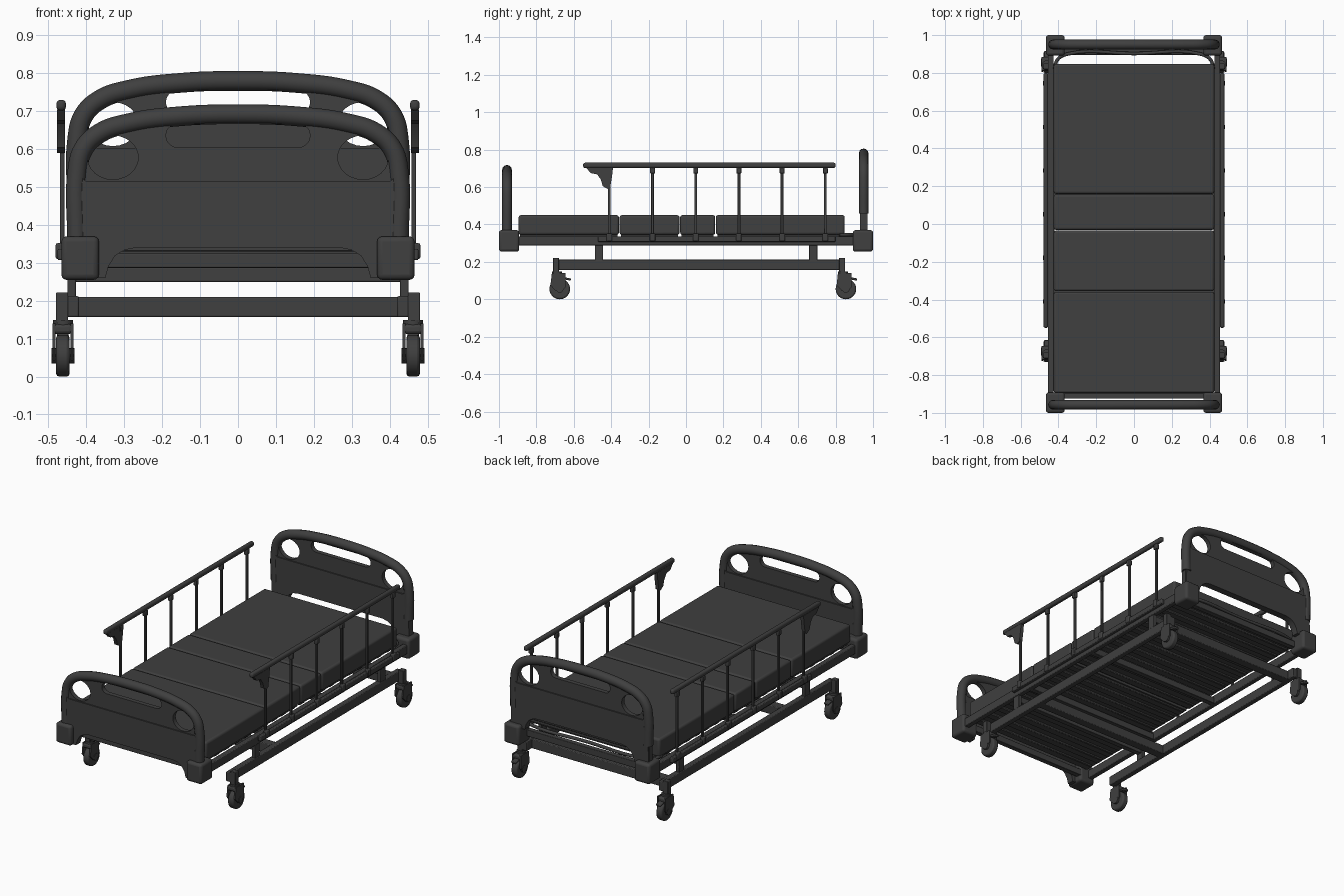
import bpy, math

if "Cube" in bpy.data.objects:
    bpy.data.objects.remove(bpy.data.objects["Cube"])

mat = bpy.data.materials.new("dark_grey")
mat.diffuse_color = (0.05, 0.05, 0.05, 1)
mat.use_nodes = True
mat.node_tree.nodes["Principled BSDF"].inputs["Base Color"].default_value = mat.diffuse_color
SIDES = (-1, 1)


def finish(ob, bevel=0.0, seg=2):
    ob.data.materials.append(mat)
    if bevel:
        m = ob.modifiers.new("bevel", 'BEVEL')
        m.width, m.segments, m.limit_method = bevel, seg, 'ANGLE'
    bpy.ops.object.select_all(action='DESELECT')
    ob.select_set(True)
    bpy.context.view_layer.objects.active = ob
    bpy.ops.object.shade_smooth_by_angle(angle=math.radians(35))
    return ob


def box(name, x, y, z, bevel=0.0, seg=2):
    """Box from (min, max) ranges."""
    bpy.ops.mesh.primitive_cube_add(size=1, location=[sum(r) / 2 for r in (x, y, z)])
    ob = bpy.context.object
    ob.name = name
    ob.scale = [abs(r[1] - r[0]) for r in (x, y, z)]
    bpy.ops.object.transform_apply(location=False, rotation=False, scale=True)
    return finish(ob, bevel, seg)


def around(c, w):
    return (c - w / 2, c + w / 2)


def cyl(name, loc, r, depth, axis='Z', verts=16, bevel=0.0):
    rot = {'X': (0, math.pi / 2, 0), 'Y': (math.pi / 2, 0, 0), 'Z': (0, 0, 0)}[axis]
    bpy.ops.mesh.primitive_cylinder_add(vertices=verts, radius=r, depth=depth, location=loc, rotation=rot)
    ob = bpy.context.object
    ob.name = name
    return finish(ob, bevel)


def to_mesh(name, cu, loc=(0, 0, 0), rot=(0, 0, 0)):
    ob = bpy.data.objects.new(name, cu)
    bpy.context.collection.objects.link(ob)
    ob.location, ob.rotation_euler = loc, rot
    bpy.ops.object.select_all(action='DESELECT')
    ob.select_set(True)
    bpy.context.view_layer.objects.active = ob
    bpy.ops.object.convert(target='MESH')
    return finish(bpy.context.object)


def tube(name, pts, r):
    cu = bpy.data.curves.new(name, 'CURVE')
    cu.dimensions = '3D'
    cu.bevel_depth, cu.bevel_resolution, cu.resolution_u = r, 4, 6
    cu.use_fill_caps = True
    sp = cu.splines.new('BEZIER')
    sp.bezier_points.add(len(pts) - 1)
    for b, p in zip(sp.bezier_points, pts):
        b.co = p
        b.handle_left_type = b.handle_right_type = 'AUTO'
    return to_mesh(name, cu)


def plate(name, loops, thick, loc, rot):
    """Flat filled outline; later loops are holes."""
    cu = bpy.data.curves.new(name, 'CURVE')
    cu.dimensions, cu.fill_mode = '2D', 'BOTH'
    cu.extrude = thick / 2
    for pts in loops:
        sp = cu.splines.new('POLY')
        sp.points.add(len(pts) - 1)
        for p, q in zip(sp.points, pts):
            p.co = (q[0], q[1], 0, 1)
        sp.use_cyclic_u = True
    return to_mesh(name, cu, loc, rot)


def mirrored(half):
    return half + [(-x, z) for x, z in reversed(half) if x > 0]


# Head and foot boards: tube rim, pierced panel, thicker lower panel, corner blocks
rim = [(0, .692), (.15, .687), (.29, .668), (.365, .642), (.408, .60), (.424, .54), (.425, .37)]
arch = [(.35, .26), (.342, .29), (.325, .318), (.30, .334), (.27, .34)]
panel = mirrored(rim + [(.44, .37), (.44, .26)] + arch)
lower = mirrored([(.27, .515), (.40, .515), (.42, .53), (.435, .50), (.44, .26)] + arch)


def eye(s):
    return [(s * .33 + .067 * math.cos(i * math.tau / 24), .578 + .058 * math.sin(i * math.tau / 24))
            for i in range(24)]


slot = []
for i in range(24):
    a = math.radians(-90 + i * 180 / 11) if i < 12 else math.radians(90 + (i - 12) * 180 / 11)
    slot.append(((.16 if i < 12 else -.16) + .03 * math.cos(a), .636 + .031 * math.sin(a)))

for name, y, dz, s in (("foot", -.957, 0, -1), ("head", .95, .088, 1)):
    up = (math.pi / 2, 0, 0)
    full = [(-x, y, z + dz) for x, z in reversed(rim[1:])] + [(x, y, z + dz) for x, z in rim]
    tube(name + "board_rim", full, .026)
    plate(name + "board_panel", [panel, eye(-1), eye(1), slot], .026, (0, y, dz), up)
    plate(name + "board_lower_panel", [lower], .04, (0, y, dz), up)
    for k in SIDES:
        box(name + "board_corner_block", (k * .367, k * .466), (s * .892, s * 1.0), (.255, .37), .014, 3)

# Mattress in four sections, each on a thin platform
cuts = [-.897, -.357, -.033, .158, .85]
for a, b in zip(cuts, cuts[1:]):
    box("mattress_section", (-.425, .425), (a + .002, b - .002), (.345, .45), .012, 3)
    box("platform_edge", (-.41, .41), (a + .01, b - .01), (.332, .346))
    n = max(2, round((b - a) / .085))
    for i in range(n):
        c = a + (i + .5) * (b - a) / n
        box("platform_slat", (-.40, .40), around(c, .045), (.318, .334), .004, 1)

# Mattress retainer hoop at the head end
tube("mattress_stop", [(-.42, .82, .345), (-.405, .87, .345), (-.35, .9, .345), (0, .902, .345),
                       (.35, .9, .345), (.405, .87, .345), (.42, .82, .345)], .009)

# Upper bed frame
for k in SIDES:
    box("bed_frame_side", (k * .425, k * .455), (-.92, .92), (.287, .337), .004)
for y in (-.91, -.357, .158, .91):
    box("bed_frame_crossbar", (-.43, .43), around(y, .03), (.287, .325), .003)

# Lower base frame and uprights
for k in SIDES:
    box("base_side_beam", (k * .42, k * .452), (-.71, .85), (.157, .212), .004)
    for y in (-.465, .68):
        box("base_upright", (k * .428, k * .45), around(y, .045), (.20, .295), .003)
for y in (-.28, .78):
    box("base_crossbar", (-.43, .43), around(y, .05), (.157, .21), .004)
for y in (-.465, .68):
    box("upright_crossbar", (-.43, .43), around(y, .03), (.25, .288), .003)

# Casters: post, swivel, fork cover, wheel and brake pedal
for k in SIDES:
    for y in (-.675, .855):
        x = k * .462
        box("caster_post", (k * .448, k * .48), around(y - .02, .032), (.14, .222), .003)
        cyl("caster_swivel", (x, y - .015, .139), .026, .02)
        arc = [(.05 * math.cos(math.radians(t)), .05 * math.sin(math.radians(t)))
               for t in range(20, 201, 15)]
        cover = [(.03, .085)] + [(-.042, .085), (-.05, .02), (-.02, -.012), (.012, -.012), (.03, .01)]
        for d in (-.024, .024):
            plate("caster_fork", [cover], .008, (x + d, y, .055), (math.pi / 2, 0, math.pi / 2))
        box("caster_fork_top", around(x, .05), (y - .045, y + .03), (.112, .138), .008)
        cyl("caster_wheel", (x, y, .055), .055, .036, 'X', 28, .008)
        cyl("caster_hub", (x, y, .055), .02, .06, 'X')
        pedal = box("brake_pedal", around(x, .03), (y + .02, y + .06), (.103, .115), .004)
        pedal.rotation_euler.x = -.2

# Folding side rails
for k in SIDES:
    box("rail_handle", (k * .454, k * .479), (-.55, .80), (.702, .73), .01, 3)
    box("rail_lower_bar", (k * .456, k * .476), (-.47, .80), (.307, .337), .004)
    for i in range(6):
        y = -.41 + .231 * i
        box("rail_post", around(k * .464, .012), around(y, .015), (.32, .705), .003)
        box("rail_post_collar", around(k * .466, .02), around(y, .026), (.672, .704), .004)
        box("rail_post_foot", around(k * .47, .022), around(y, .03), (.31, .352), .005)
    # Release latch under the foot end of the handle
    latch = [(-.535, .705), (-.39, .705), (-.395, .66), (-.405, .60), (-.42, .59), (-.445, .605),
             (-.455, .64), (-.475, .668), (-.51, .675)]
    plate("rail_latch", [latch], .02, (k * .467, 0, 0), (math.pi / 2, 0, math.pi / 2))
